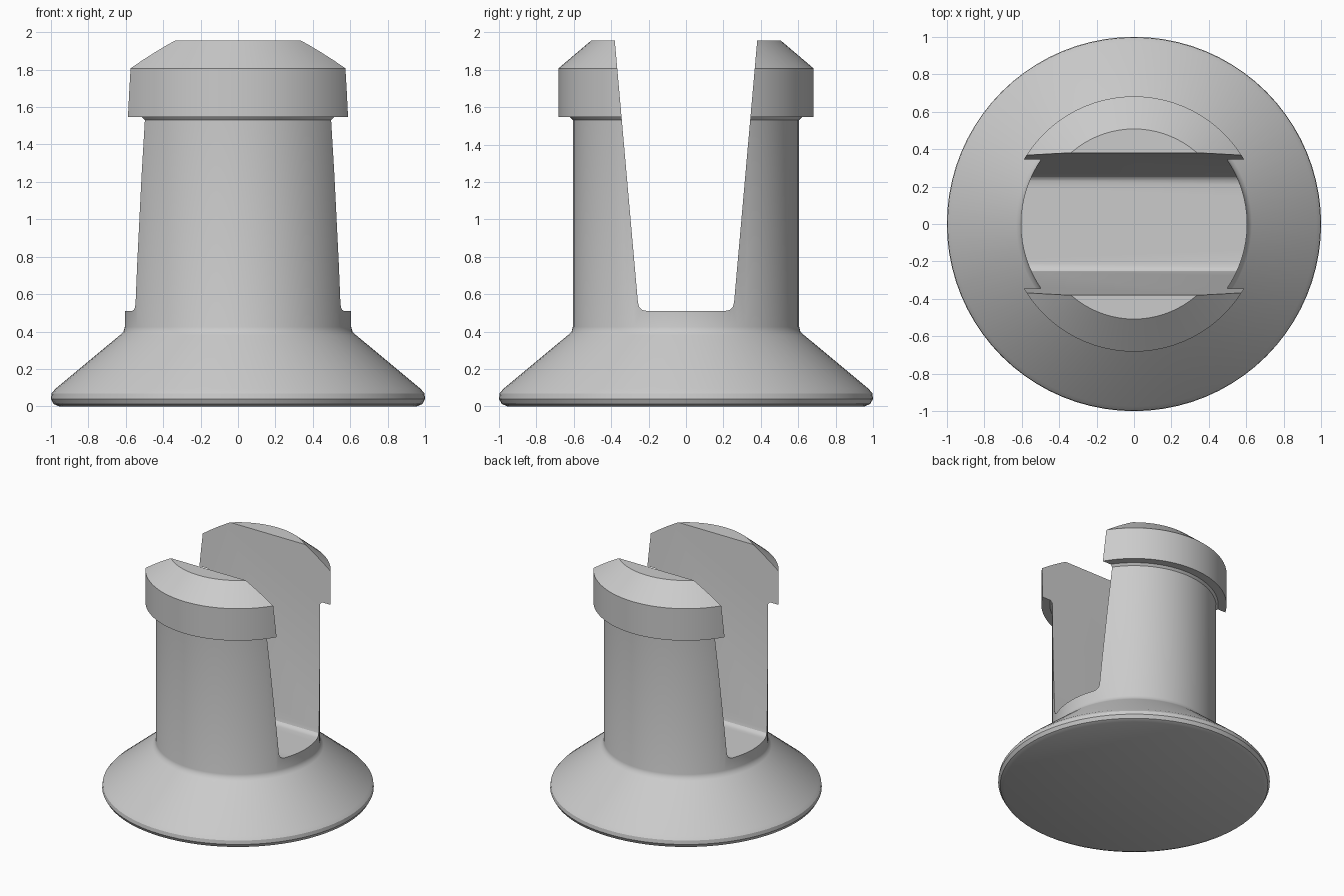
import bpy, bmesh, math

if "Cube" in bpy.data.objects:
    bpy.data.objects.remove(bpy.data.objects["Cube"], do_unlink=True)

grey = bpy.data.materials.new("light grey plastic")
grey.use_nodes = True
colour = (0.6, 0.6, 0.6, 1)
grey.diffuse_color = colour
grey.node_tree.nodes["Principled BSDF"].inputs["Base Color"].default_value = colour


def add_object(name, bm):
    bmesh.ops.remove_doubles(bm, verts=bm.verts, dist=1e-5)
    bmesh.ops.recalc_face_normals(bm, faces=bm.faces)
    mesh = bpy.data.meshes.new(name)
    bm.to_mesh(mesh)
    bm.free()
    mesh.materials.append(grey)
    obj = bpy.data.objects.new(name, mesh)
    bpy.context.collection.objects.link(obj)
    return obj


def lathe(name, profile, steps=80):
    bm = bmesh.new()
    verts = [bm.verts.new((r, 0, z)) for r, z in profile]
    edges = [bm.edges.new(pair) for pair in zip(verts, verts[1:])]
    bmesh.ops.spin(bm, geom=verts + edges, cent=(0, 0, 0), axis=(0, 0, 1),
                   angle=math.tau, steps=steps, use_merge=True)
    return add_object(name, bm)


def prism_along_x(name, outline, half):
    bm = bmesh.new()
    face = bm.faces.new([bm.verts.new((-half, y, z)) for y, z in outline])
    out = bmesh.ops.extrude_face_region(bm, geom=[face])["geom"]
    moved = [v for v in out if isinstance(v, bmesh.types.BMVert)]
    bmesh.ops.translate(bm, verts=moved, vec=(2 * half, 0, 0))
    return add_object(name, bm)


# Flared foot, round post and chamfered overhanging cap in one turned body
body = lathe("slotted_post", [
    (0, 0), (0.955, 0), (0.985, 0.013), (1, 0.04), (0.996, 0.07), (0.975, 0.095),
    (0.63, 0.382), (0.612, 0.4), (0.605, 0.425), (0.605, 1.53), (0.62, 1.547),
    (0.682, 1.547), (0.682, 1.807), (0.508, 1.955), (0, 1.955)])

# Tapered slot with rounded lower corners, open at the top and both sides
half_slot = [(0.21, 0.51), (0.235, 0.516), (0.25, 0.53), (0.257, 0.555), (0.39, 2.06)]
outline = half_slot + [(-y, z) for y, z in reversed(half_slot)]
slot = prism_along_x("slot_cutter", outline, 1.2)
slot.hide_render = True
slot.hide_viewport = False
slot.display_type = 'WIRE'

cut = body.modifiers.new("slot", 'BOOLEAN')
cut.operation = 'DIFFERENCE'
cut.solver = 'EXACT'
cut.object = slot

bpy.ops.object.select_all(action='DESELECT')
body.select_set(True)
bpy.context.view_layer.objects.active = body
bpy.ops.object.modifier_apply(modifier=cut.name)
bpy.data.objects.remove(slot, do_unlink=True)
bpy.ops.object.shade_smooth_by_angle(angle=math.radians(30))
